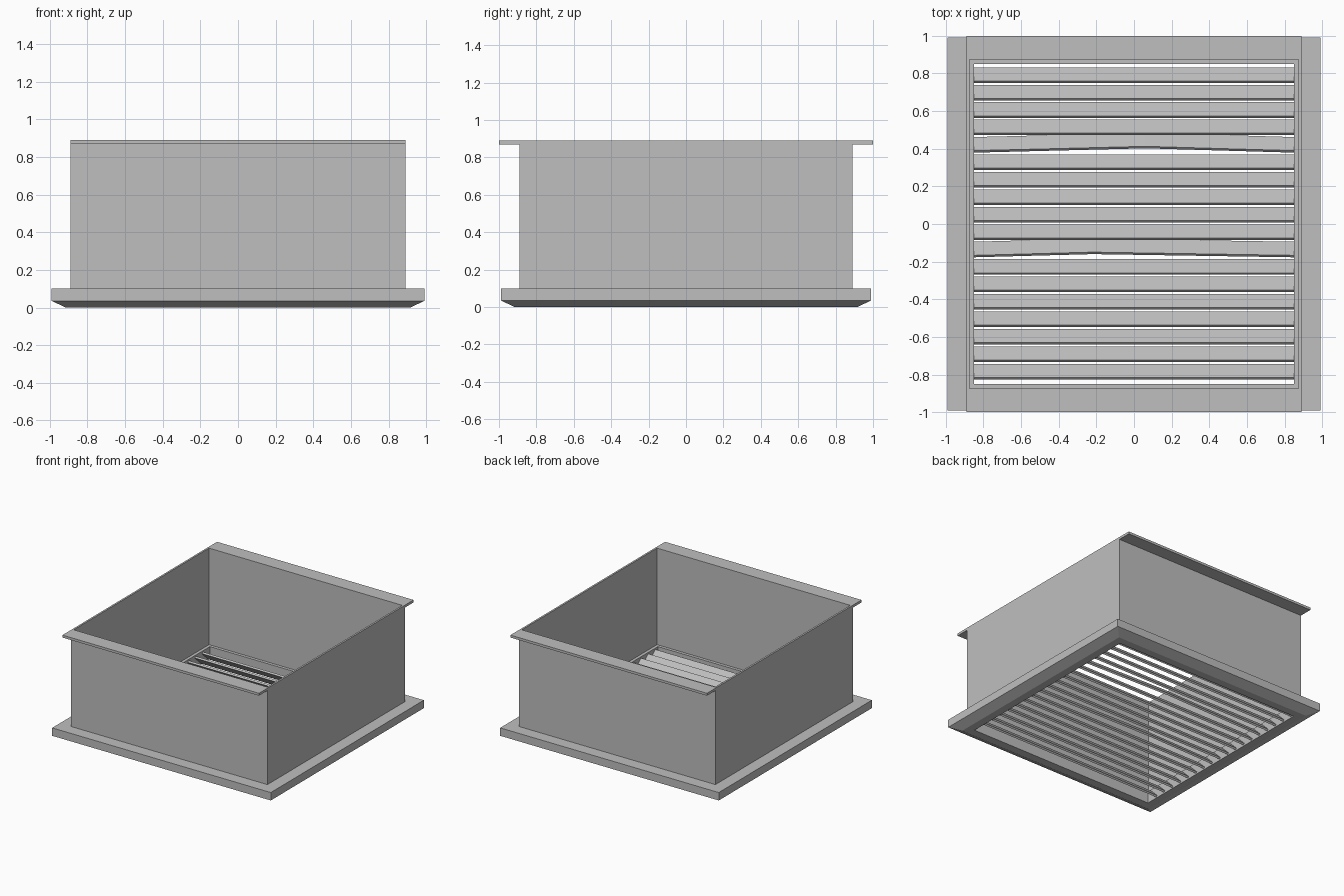
import bpy
import bmesh
from math import radians, sin, cos

old = bpy.data.objects.get("Cube")
if old:
    bpy.data.objects.remove(old, do_unlink=True)

GREY = (0.52, 0.52, 0.52, 1)
metal = bpy.data.materials.new("grey metal")
metal.use_nodes = True
metal.diffuse_color = GREY
metal.node_tree.nodes["Principled BSDF"].inputs["Base Color"].default_value = GREY


def finish(name, bm):
    bmesh.ops.recalc_face_normals(bm, faces=bm.faces)
    mesh = bpy.data.meshes.new(name)
    bm.to_mesh(mesh)
    bm.free()
    mesh.materials.append(metal)
    obj = bpy.data.objects.new(name, mesh)
    bpy.context.collection.objects.link(obj)
    return obj


def loft(name, rings, closed):
    """Join equal rings of points; closed joins the last to the first, else caps the ends."""
    bm = bmesh.new()
    loops = [[bm.verts.new(p) for p in ring] for ring in rings]
    n = len(loops[0])
    pairs = list(zip(loops, loops[1:]))
    if closed:
        pairs.append((loops[-1], loops[0]))
    for a, b in pairs:
        for i in range(n):
            j = (i + 1) % n
            bm.faces.new((a[i], a[j], b[j], b[i]))
    if not closed:
        bm.faces.new(loops[0])
        bm.faces.new(loops[-1])
    return finish(name, bm)


def square_ring(name, profile):
    """Sweep a (half width, height) profile round a square."""
    corners = ((-1, -1), (1, -1), (1, 1), (-1, 1))
    return loft(name, [[(sx * r, sy * r, z) for r, z in profile] for sx, sy in corners], True)


# Face frame with a sloping lower edge, and the duct standing on it
square_ring("face_frame", [(0.85, 0), (0.915, 0), (0.99, 0.035), (0.99, 0.1), (0.85, 0.1)])
square_ring("duct_walls", [(0.875, 0.1), (0.89, 0.1), (0.89, 0.89), (0.875, 0.89)])

# Mounting flanges along the front and back of the duct top
for name, s in (("front_flange", -1), ("back_flange", 1)):
    section = [(s * 0.89, 0.87), (s, 0.87), (s, 0.89), (s * 0.89, 0.89)]
    loft(name, [[(x, y, z) for y, z in section] for x in (-0.89, 0.89)], False)

# Tilted louvre slats, high at the front edge; two are slightly bowed
TILT = radians(45)
LENGTH, THICK = 0.102, 0.015
bowed = {4: (0.06, 0.023), 10: (-0.22, 0.017)}
for i in range(18):
    y0, z0 = 0.75 - i * 0.0927, 0.08
    along = (LENGTH * cos(TILT), -LENGTH * sin(TILT))
    across = (THICK * sin(TILT), THICK * cos(TILT))
    section = [(y0 + a * along[0] + b * across[0], z0 + a * along[1] + b * across[1])
               for a, b in ((0, 0), (1, 0), (1, 1), (0, 1))]
    stations = [(-0.85, 0), (0.85, 0)]
    if i in bowed:
        stations.insert(1, bowed[i])
    loft(f"louvre_slat_{i + 1}", [[(x, y + dy, z) for y, z in section] for x, dy in stations], False)
